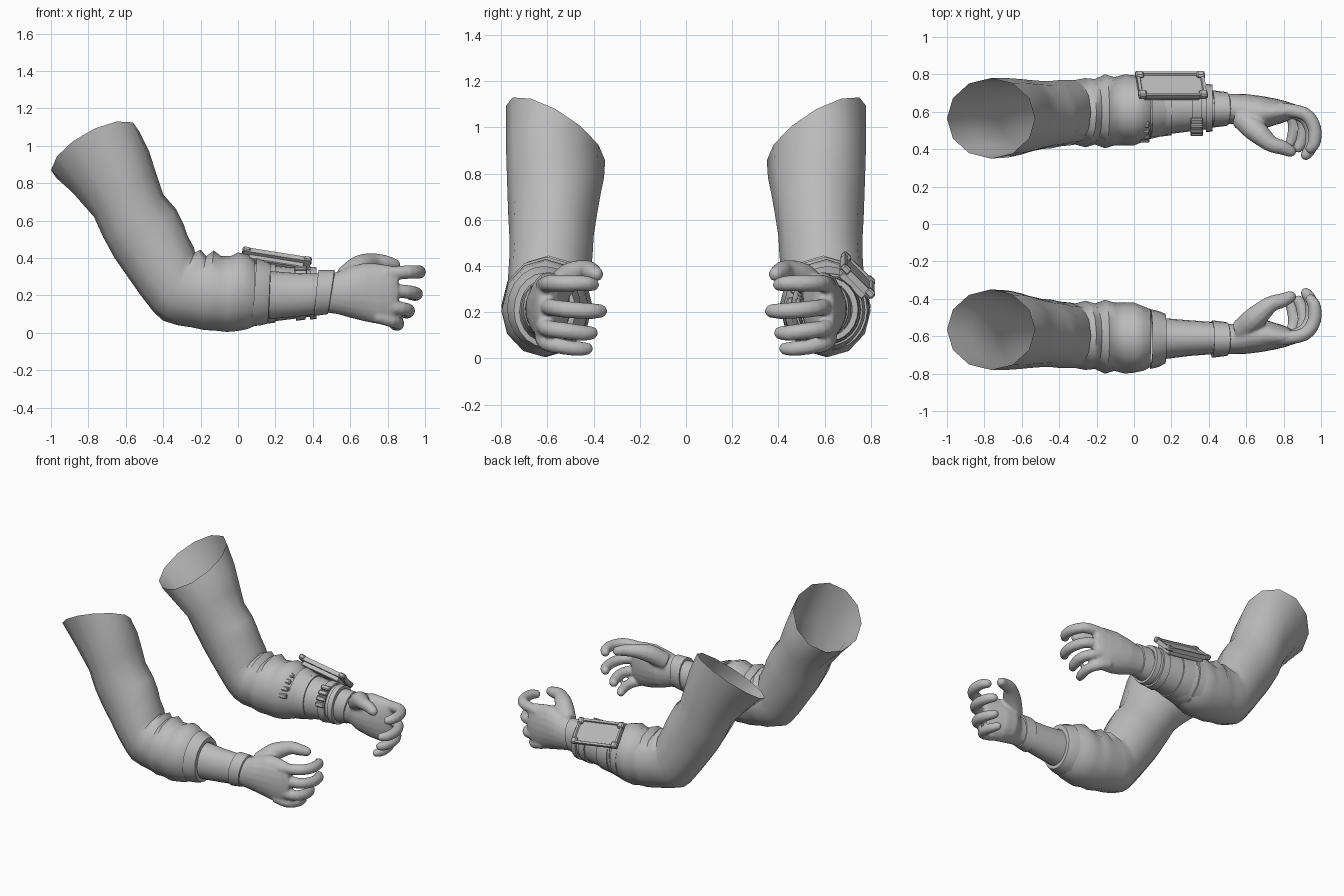
import bpy, bmesh, math
from mathutils import Vector, Matrix

if "Cube" in bpy.data.objects:
    bpy.data.objects.remove(bpy.data.objects["Cube"])

grey = bpy.data.materials.new("plain grey")
grey.diffuse_color = (0.5, 0.5, 0.5, 1)
grey.use_nodes = True
grey.node_tree.nodes["Principled BSDF"].inputs["Base Color"].default_value = grey.diffuse_color


def finish(bm, name, angle=40):
    bmesh.ops.recalc_face_normals(bm, faces=bm.faces)
    me = bpy.data.meshes.new(name)
    bm.to_mesh(me)
    bm.free()
    me.materials.append(grey)
    me.shade_smooth()
    me.set_sharp_from_angle(angle=math.radians(angle))
    ob = bpy.data.objects.new(name, me)
    bpy.context.collection.objects.link(ob)
    return ob


def skin(bm, rings, cap=False, loop=False):
    """Bridge a list of point rings with quads."""
    vs = [[bm.verts.new(p) for p in r] for r in rings]
    n = len(vs[0])
    pairs = list(zip(vs, vs[1:])) + ([(vs[-1], vs[0])] if loop else [])
    for a, b in pairs:
        for i in range(n):
            j = (i + 1) % n
            bm.faces.new((a[i], a[j], b[j], b[i]))
    if cap:
        bm.faces.new(vs[0])
        bm.faces.new(vs[-1])


def oval(low, high, y0, y1, s, n=16, shear=0):
    """Ring set by its low and high outline points (x, z) and its y range."""
    pts = []
    for i in range(n):
        t = 2 * math.pi * i / n
        c, d = math.cos(t), math.sin(t)
        dy = d * (y1 - y0) / 2
        x = (low[0] + high[0]) / 2 + c * (high[0] - low[0]) / 2
        z = (low[1] + high[1]) / 2 + c * (high[1] - low[1]) / 2 + shear * dy
        pts.append(Vector((x, s * ((y0 + y1) / 2 + dy), z)))
    return pts


def loft(bm, rows, s, n=16, cap=False):
    skin(bm, [oval(r[0:2], r[2:4], r[4], r[5], s, n, r[6] if len(r) > 6 else 0) for r in rows], cap)


def spline(pts, steps=3):
    """Catmull-Rom resampling of (x, y, z, radius) points."""
    p = [Vector(q) for q in pts]
    p = [2 * p[0] - p[1]] + p + [2 * p[-1] - p[-2]]
    out = []
    for a, b, c, d in zip(p, p[1:], p[2:], p[3:]):
        for k in range(steps):
            t = k / steps
            out.append(0.5 * (2 * b + (c - a) * t + (2 * a - 5 * b + 4 * c - d) * t * t
                              + (3 * b - a - 3 * c + d) * t ** 3))
    return out + [p[-2]]


def finger(bm, pts, s):
    path = spline(pts)
    rings = []
    for i, q in enumerate(path):
        d = (path[min(i + 1, len(path) - 1)] - path[max(i - 1, 0)]).to_3d().normalized()
        u = d.cross(Vector((0, 0, 1))).normalized()
        v = d.cross(u)
        # the last point becomes a rounded tip
        steps = [(0, 1)] if i < len(path) - 1 else [(math.sin(a), math.cos(a)) for a in (0, .5, 1, 1.4)]
        for f, g in steps:
            r = []
            for k in range(12):
                a = k * math.pi / 6
                w = q.to_3d() + d * f * q[3] + (u * math.cos(a) + v * math.sin(a)) * q[3] * g
                r.append(Vector((w.x, s * w.y, w.z)))
            rings.append(r)
    skin(bm, rings, True)


# low x, z; high x, z; y range; shear of the slanted opening
SLEEVE = [
    (-1, .87, -.53, 1.08, .35, .78, .55), (-.88, .745, -.475, .97, .355, .78, .35),
    (-.77, .62, -.44, .86, .37, .775, .15), (-.72, .51, -.40, .74, .385, .77),
    (-.66, .40, -.33, .66, .40, .765), (-.59, .30, -.29, .58, .405, .765),
    (-.52, .20, -.27, .52, .415, .77), (-.45, .11, -.235, .455, .42, .77),
    (-.40, .065, -.23, .43, .425, .77), (-.32, .04, -.20, .445, .41, .78),
    (-.25, .03, -.17, .41, .425, .775), (-.18, .015, -.13, .44, .405, .80),
    (-.12, .012, -.09, .41, .42, .785), (-.06, .005, -.04, .41, .42, .80),
    (0, .01, 0, .43, .42, .795), (.05, .02, .05, .42, .44, .785), (.085, .035, .09, .385, .455, .765)]
CUFF = [(.075, .05, .10, .37, .48, .75), (.075, .035, .10, .40, .455, .775),
        (.12, .04, .14, .385, .465, .765), (.16, .05, .175, .37, .48, .745), (.165, .08, .175, .34, .51, .72)]
FOREARM = [(.10, .07, .10, .34, .50, .73), (.18, .075, .18, .33, .505, .72),
           (.30, .085, .30, .32, .515, .705), (.50, .11, .50, .315, .53, .69)]
GLOVE_CUFF = [(.405, .11, .43, .31, .53, .69), (.405, .09, .43, .335, .515, .715),
              (.48, .10, .515, .335, .525, .705), (.49, .12, .52, .31, .55, .685)]
PALM = [(.46, .11, .47, .32, .53, .70), (.53, .10, .53, .325, .535, .695), (.60, .08, .60, .355, .50, .695),
        (.68, .06, .68, .375, .505, .685), (.76, .045, .76, .37, .53, .67),
        (.82, .06, .82, .36, .55, .655), (.855, .10, .855, .33, .575, .64)]
R = .037
FINGERS = {
    "thumb": [(.57, .57, .29, .06), (.65, .50, .355, .062), (.73, .43, .38, .045), (.79, .41, .375, .04), (.835, .39, .365, .033)],
    "index": [(.78, .615, .315, R), (.91, .59, .325, R), (.963, .52, .325, R), (.965, .44, .325, .035), (.945, .405, .32, .03)],
    "middle": [(.78, .61, .23, R), (.90, .58, .22, R), (.95, .50, .21, R), (.945, .41, .205, .035), (.92, .37, .205, .03)],
    "ring": [(.77, .62, .15, R), (.87, .60, .13, R), (.91, .53, .12, R), (.90, .45, .11, .035), (.88, .41, .11, .03)],
    "little": [(.74, .62, .09, R), (.82, .60, .065, .036), (.855, .54, .052, .034), (.85, .47, .042, .033), (.835, .43, .042, .028)]}


def arm(s, side):
    for name, rows in (("sleeve", SLEEVE), ("sleeve_cuff", CUFF), ("forearm", FOREARM), ("glove_cuff", GLOVE_CUFF)):
        bm = bmesh.new()
        loft(bm, rows, s, 12 if name == "sleeve" else 20)
        finish(bm, side + "_" + name, 50)
    # palm and fingers fused into one smooth hand
    bm = bmesh.new()
    loft(bm, PALM, s, 20, True)
    for pts in FINGERS.values():
        finger(bm, pts, s)
    hand = finish(bm, side + "_hand", 180)
    m = hand.modifiers.new("fuse", 'REMESH')
    m.mode = 'VOXEL'
    m.voxel_size = .009
    m.use_smooth_shade = True
    m = hand.modifiers.new("soften", 'SMOOTH')
    m.factor = .5
    m.iterations = 5


arm(-1, "right")
arm(1, "left")


# bracer on the left forearm
def bracer_row(x, grow=0):
    t = (x - .06) / .36
    return (x, .045 + .045 * t - grow, x, .375 - .04 * t + grow, .465 + .045 * t - grow, .775 - .045 * t + grow)


def band(x0, x1, grow, name):
    rows = [bracer_row(x0, -.01), bracer_row(x0, grow), bracer_row(x1, grow), bracer_row(x1, -.01)]
    bm = bmesh.new()
    skin(bm, [oval(r[0:2], r[2:4], r[4], r[5], 1, 24) for r in rows], loop=True)
    finish(bm, name)


band(.06, .42, 0, "bracer")
band(.11, .20, .008, "bracer_middle_layer")
band(.385, .42, .015, "bracer_wrist_rim")


def box(name, matrix, size, bevel=.004, inset=0):
    bm = bmesh.new()
    bmesh.ops.create_cube(bm, size=1)
    bmesh.ops.scale(bm, vec=size, verts=bm.verts)
    bm.normal_update()
    if inset:
        top = [f for f in bm.faces if f.normal.z > .9]
        bmesh.ops.inset_region(bm, faces=top, thickness=inset)
        bmesh.ops.inset_region(bm, faces=top, thickness=.006, depth=-.01)
    else:
        bmesh.ops.bevel(bm, geom=bm.edges[:], offset=bevel, segments=1, affect='EDGES')
    bm.transform(matrix)
    finish(bm, name, 30)


# framed plate tilted outward on top of the bracer
tilt = Matrix.Rotation(math.radians(9), 4, 'Y') @ Matrix.Rotation(math.radians(-45), 4, 'X')
plate = Matrix.Translation((.2, .742, .358)) @ tilt
box("plate_frame", plate, (.365, .18, .03), inset=.022)
box("plate_backing", plate @ Matrix.Translation((0, 0, -.025)), (.30, .14, .04))
for i in (-1, 1):
    for j in (-1, 1):
        box("plate_corner", plate @ Matrix.Translation((i * .165, j * .073, .004)), (.045, .045, .034), .008)

# straps with ribbed buckles on the inner side
for x in (.05, .335):
    band(x - .025, x + .025, .012, "strap")
    r = bracer_row(x, .018)
    for deg in (-30, -46, -62, -78):
        t = math.radians(deg)
        y = (r[4] + r[5]) / 2 + math.sin(t) * (r[5] - r[4]) / 2
        z = (r[1] + r[3]) / 2 + math.cos(t) * (r[3] - r[1]) / 2
        m = Matrix.Translation((x, y, z)) @ Matrix.Rotation(-t, 4, 'X')
        box("strap_buckle_rib", m, (.068, .032, .026), .006)
